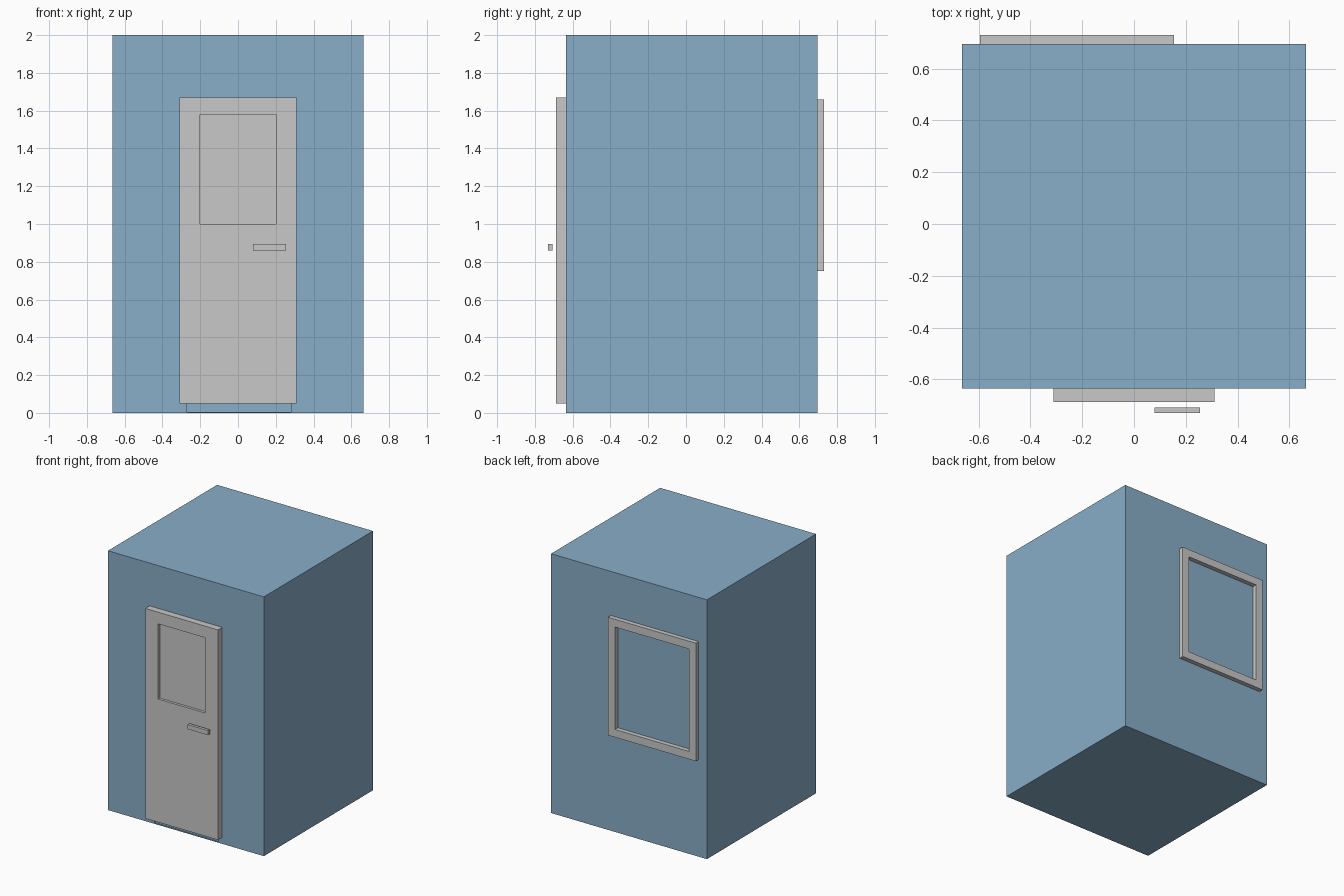
import bpy
import bmesh

default = bpy.data.objects.get("Cube")
if default:
    bpy.data.objects.remove(default, do_unlink=True)


def make_material(name, color):
    mat = bpy.data.materials.new(name)
    mat.use_nodes = True
    mat.diffuse_color = color
    mat.node_tree.nodes["Principled BSDF"].inputs["Base Color"].default_value = color
    return mat


blue = make_material("wall blue", (0.25, 0.42, 0.58, 1))
grey = make_material("light grey", (0.58, 0.58, 0.58, 1))


def facing(bm, side):
    """The face that points along -y (side -1) or +y (side 1)."""
    bm.normal_update()
    return next(f for f in bm.faces if f.normal.y * side > 0.9)


def box(name, mat, x, y, z, side=-1, recess=None, depth=0, open_through=False):
    """Box from (min, max) ranges; recess is an (x range, z range) on one side."""
    bm = bmesh.new()
    bmesh.ops.create_cube(bm, size=1)
    for v in bm.verts:
        v.co = [r[0] if c < 0 else r[1] for c, r in zip(v.co, (x, y, z))]
    if recess:
        rx, rz = recess
        mid_x, mid_z = sum(rx) / 2, sum(rz) / 2
        face = facing(bm, side)
        bmesh.ops.inset_individual(bm, faces=[face], thickness=0.002)
        for v in face.verts:
            v.co.x = rx[0] if v.co.x < mid_x else rx[1]
            v.co.z = rz[0] if v.co.z < mid_z else rz[1]
        # Push a copy of the inset face inwards to form the reveal
        new = bmesh.ops.extrude_discrete_faces(bm, faces=[face])["faces"]
        for v in new[0].verts:
            v.co.y -= side * depth
        if open_through:
            bmesh.ops.delete(bm, geom=[new[0], facing(bm, -side)], context="FACES_ONLY")
    mesh = bpy.data.meshes.new(name)
    bm.to_mesh(mesh)
    bm.free()
    mesh.materials.append(mat)
    obj = bpy.data.objects.new(name, mesh)
    bpy.context.collection.objects.link(obj)
    return obj


# Cabin with a shallow doorway behind the door
box("cabin_body", blue, (-0.665, 0.665), (-0.635, 0.695), (0, 2),
    recess=((-0.27, 0.28), (0.004, 1.6)), depth=0.01)

# Door with a sunken upper panel
box("door", grey, (-0.31, 0.31), (-0.687, -0.635), (0.05, 1.67),
    recess=((-0.2, 0.2), (1.0, 1.58)), depth=0.02)

# Handle bar standing off the door
box("door_handle", grey, (0.08, 0.255), (-0.73, -0.708), (0.86, 0.895))

# Rear window frame, open to the wall behind it
box("window_frame", grey, (-0.595, 0.155), (0.695, 0.73), (0.75, 1.66), side=1,
    recess=((-0.535, 0.095), (0.81, 1.6)), depth=0.035, open_through=True)
